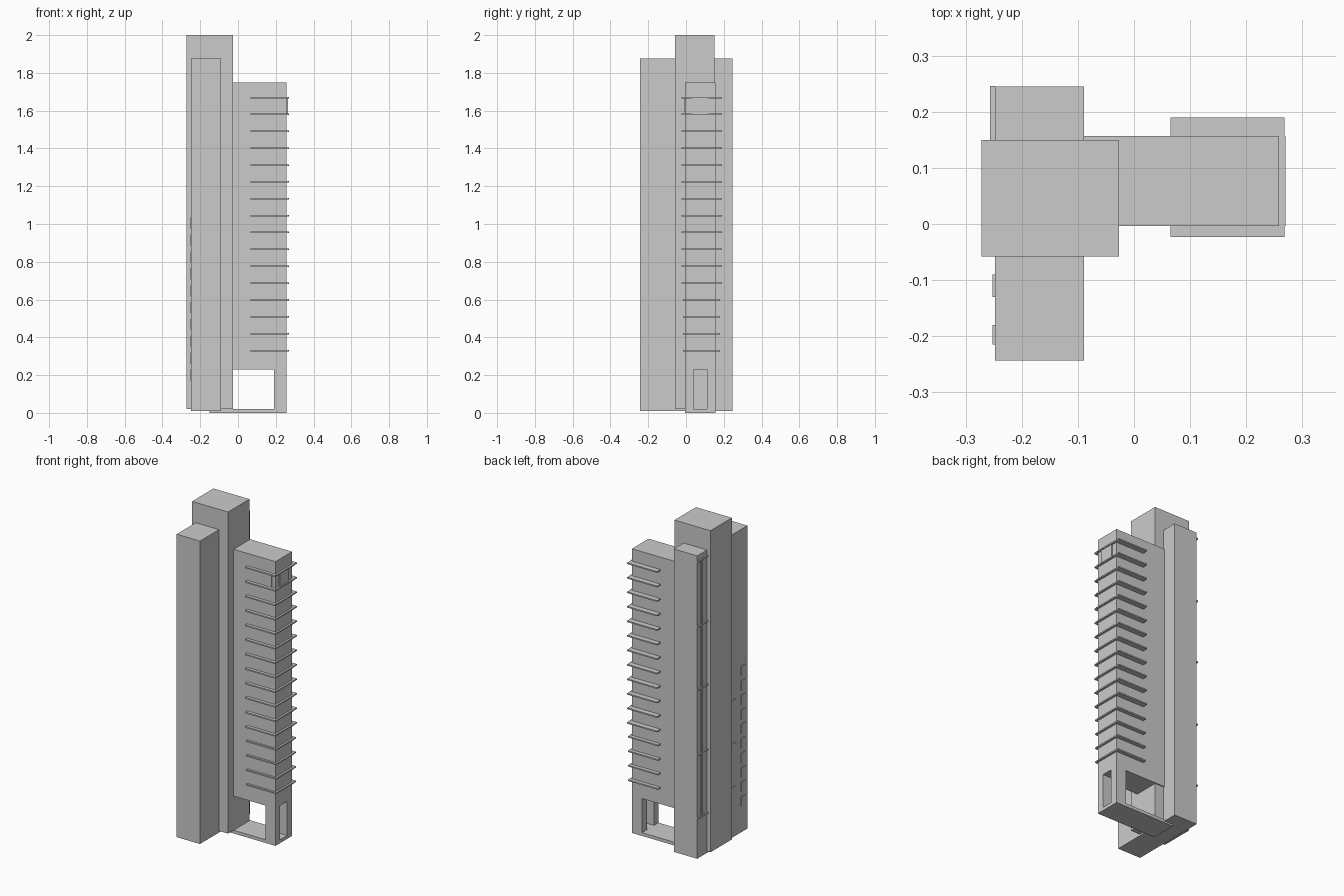
import bpy, bmesh


def boxes(name, spans):
    """One object made of axis-aligned boxes given as (x0, x1, y0, y1, z0, z1)."""
    bm = bmesh.new()
    for x0, x1, y0, y1, z0, z1 in spans:
        for v in bmesh.ops.create_cube(bm, size=1.0)["verts"]:
            v.co = (x1 if v.co.x > 0 else x0,
                    y1 if v.co.y > 0 else y0,
                    z1 if v.co.z > 0 else z0)
    mesh = bpy.data.meshes.new(name)
    bm.to_mesh(mesh)
    bm.free()
    obj = bpy.data.objects.new(name, mesh)
    bpy.context.collection.objects.link(obj)
    return obj


FLOOR = 0.0893
levels = [0.33 + FLOOR * i for i in range(16)]

# Main masses
boxes("core_tower", [(-0.272, -0.027, -0.058, 0.15, 0.02, 2.0)])
boxes("cross_slab", [(-0.248, -0.089, -0.243, 0.245, 0.01, 1.875)])
boxes("east_wing", [(-0.089, 0.258, -0.004, 0.157, 0.23, 1.75)])

# Open ground floor: plate and two piers
boxes("ground_plate", [(-0.15, 0.258, -0.004, 0.157, 0.0, 0.02)])
boxes("ground_piers", [(0.19, 0.258, -0.004, 0.04, 0.02, 0.23),
                       (0.19, 0.258, 0.11, 0.157, 0.02, 0.23)])

# Balcony slabs wrapping the wing's free end, as front, back and end strips
balconies = []
for z in levels:
    a, b = z - 0.004, z + 0.004
    front, back = (-0.016, 0.18) if z < 0.65 else (-0.023, 0.19)
    balconies += [(0.065, 0.268, front, -0.004, a, b),
                  (0.065, 0.268, 0.157, back, a, b),
                  (0.258, 0.27, -0.004, 0.157, a, b)]
boxes("balcony_slabs", balconies)

# Top floor window panels
boxes("top_window_panels", [(0.12, 0.235, -0.009, -0.004, 1.59, 1.665),
                            (0.258, 0.264, 0.03, 0.12, 1.585, 1.67)])

# Window panels on the slab's west face
windows = []
for i in range(10):
    z = 0.17 + FLOOR * i
    windows.append((-0.252, -0.248, -0.215, -0.18, z, z + 0.06))
    if i % 3 == 1:
        windows.append((-0.252, -0.248, -0.13, -0.09, z, z + 0.06))
boxes("west_windows", windows)

# Ledges and a vertical strip on the slab's north-west part
ledges = [(-0.257, -0.248, 0.15, 0.246, z - 0.004, z + 0.004)
          for z in (0.26, 0.65, 1.05, 1.44, 1.84)]
boxes("west_ledges", ledges)
boxes("west_strip", [(-0.254, -0.248, 0.2, 0.212, 0.26, 1.84)])
